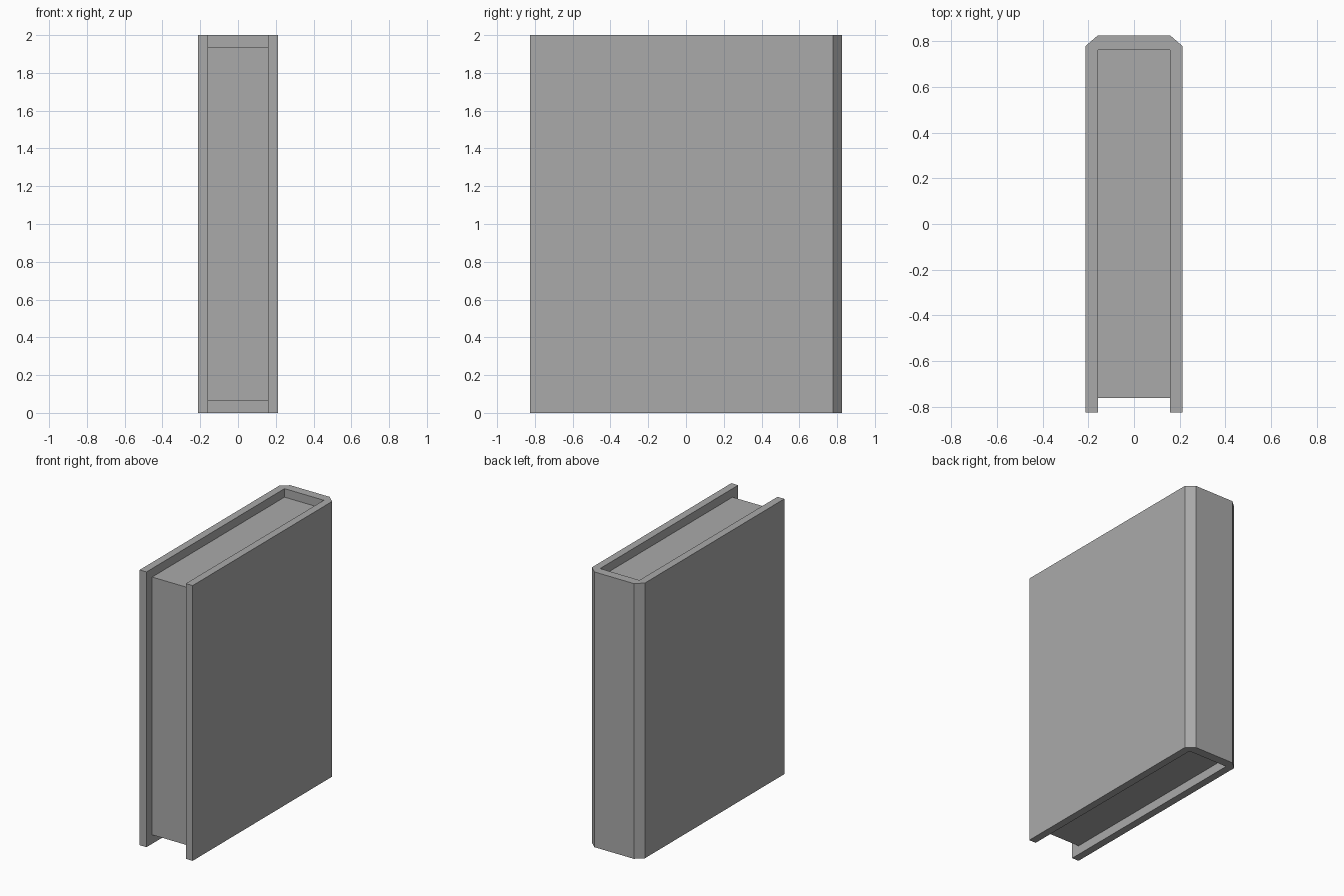
import bpy
import bmesh

if "Cube" in bpy.data.objects:
    bpy.data.objects.remove(bpy.data.objects["Cube"], do_unlink=True)

grey = bpy.data.materials.new("book grey")
grey.use_nodes = True
colour = (0.4, 0.4, 0.4, 1)
grey.diffuse_color = colour
grey.node_tree.nodes["Principled BSDF"].inputs["Base Color"].default_value = colour


def extrude_profile(name, points, bottom, top):
    """Raise a flat outline into a solid between two heights."""
    bm = bmesh.new()
    face = bm.faces.new([bm.verts.new((x, y, bottom)) for x, y in points])
    result = bmesh.ops.extrude_face_region(bm, geom=[face])
    raised = [v for v in result["geom"] if isinstance(v, bmesh.types.BMVert)]
    bmesh.ops.translate(bm, verts=raised, vec=(0, 0, top - bottom))
    bmesh.ops.recalc_face_normals(bm, faces=bm.faces)
    mesh = bpy.data.meshes.new(name)
    bm.to_mesh(mesh)
    bm.free()
    mesh.materials.append(grey)
    obj = bpy.data.objects.new(name, mesh)
    bpy.context.collection.objects.link(obj)
    return obj


OUTER, INNER = 0.213, 0.158
FRONT, BACK = -0.825, 0.825
PAGE_END = 0.76

# Cover: two boards and a spine with chamfered corners
half = [(INNER, PAGE_END), (INNER, FRONT), (OUTER, FRONT),
        (OUTER, 0.777), (INNER, BACK)]
mirrored = [(-x, y) for x, y in reversed(half)]
extrude_profile("cover", half + mirrored, 0, 2)

# Page block, set back from the cover edges
pages = [(-INNER, -PAGE_END), (INNER, -PAGE_END),
         (INNER, PAGE_END), (-INNER, PAGE_END)]
extrude_profile("pages", pages, 0.065, 1.938)
